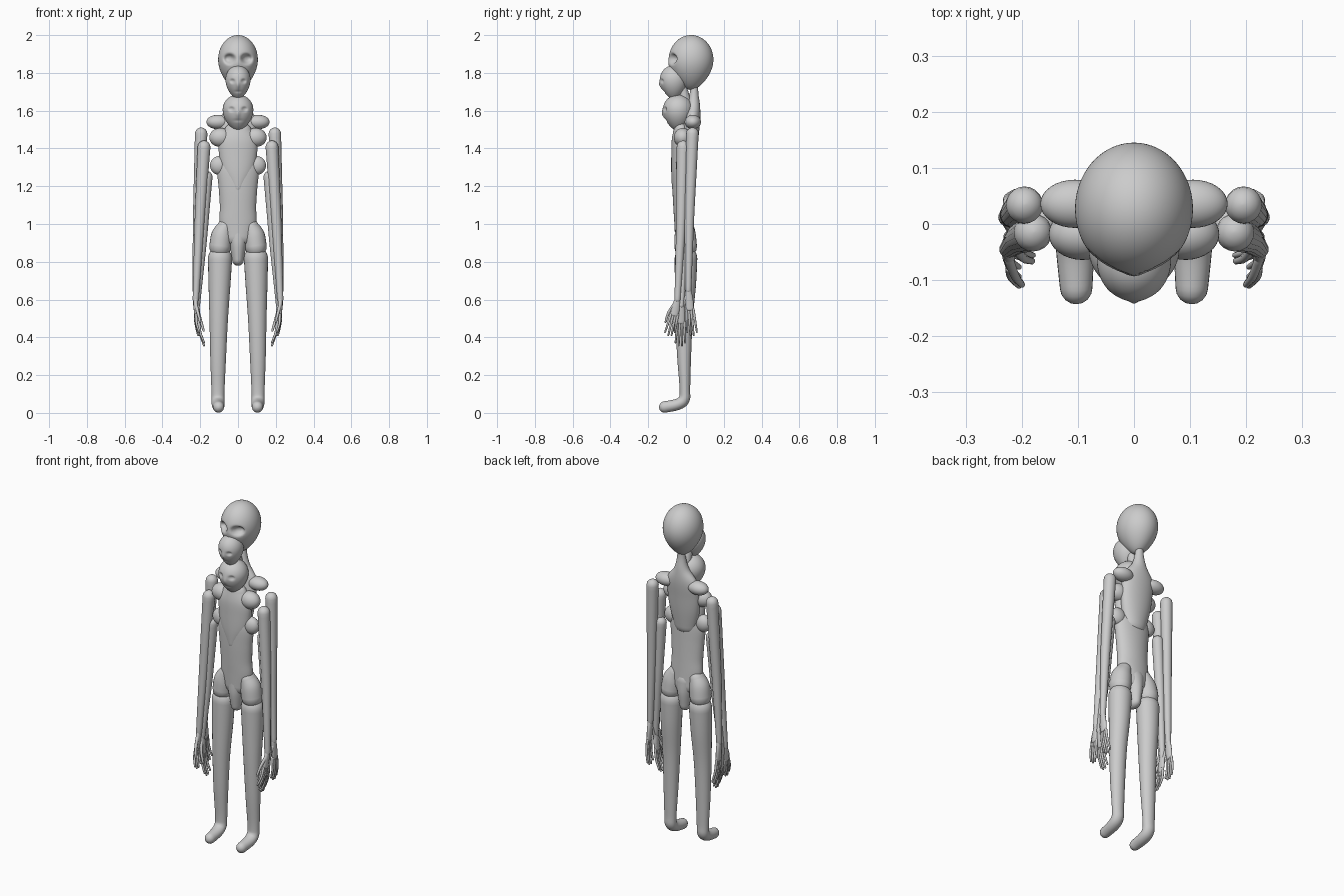
import bpy, bmesh
from math import sin, cos, pi, exp, hypot
from mathutils import Vector


def finish(bm, name):
    bmesh.ops.recalc_face_normals(bm, faces=bm.faces)
    for f in bm.faces:
        f.smooth = True
    me = bpy.data.meshes.new(name)
    bm.to_mesh(me)
    bm.free()
    ob = bpy.data.objects.new(name, me)
    bpy.context.collection.objects.link(ob)
    return ob


def spline(p, t):
    # Catmull-Rom sample over lists of equal-length tuples
    i = min(int(t), len(p) - 2)
    u = t - i
    a, b, c, d = p[max(i - 1, 0)], p[i], p[i + 1], p[min(i + 2, len(p) - 1)]
    return [0.5 * (2 * q + (r - o) * u + (2 * o - 5 * q + 4 * r - s) * u * u
                   + (3 * q - o - 3 * r + s) * u ** 3) for o, q, r, s in zip(a, b, c, d)]


def tube(name, pts, segs=20, sub=6):
    # rounded tube through (x, y, z, rx[, ry]) stations
    pts = [p if len(p) == 5 else p + (p[3],) for p in pts]
    n = (len(pts) - 1) * sub
    st = [spline(pts, k / sub) for k in range(n + 1)]
    pos = [Vector(s[:3]) for s in st]
    tan = [(pos[min(k + 1, n)] - pos[max(k - 1, 0)]).normalized() for k in range(n + 1)]
    rings = [(pos[k], tan[k], st[k][3], st[k][4]) for k in range(n + 1)]

    def cap(k, sign):
        r = min(st[k][3:])
        return [(pos[k] + tan[k] * sign * r * sin(a), tan[k], st[k][3] * cos(a), st[k][4] * cos(a))
                for a in (pi / 8, pi / 4, pi * 3 / 8, pi * 0.48)]
    rings = cap(0, -1)[::-1] + rings + cap(n, 1)
    bm = bmesh.new()
    prev = None
    for c, t, rx, ry in rings:
        side = (Vector((1, 0, 0)) - t * t.x).normalized()
        other = t.cross(side)
        cur = [bm.verts.new(c + side * rx * cos(2 * pi * j / segs) + other * ry * sin(2 * pi * j / segs))
               for j in range(segs)]
        if prev:
            for j in range(segs):
                q = (j + 1) % segs
                bm.faces.new((prev[j], prev[q], cur[q], cur[j]))
        else:
            bm.faces.new(cur[::-1])
        prev = cur
    bm.faces.new(prev)
    return finish(bm, name)


def ball(name, c, r):
    bm = bmesh.new()
    bmesh.ops.create_uvsphere(bm, u_segments=32, v_segments=20, radius=1)
    for v in bm.verts:
        v.co = Vector([c[i] + v.co[i] * r[i] for i in range(3)])
    return finish(bm, name)


def head(name, cy, cz, rx, ry, up, down, eye, depth, nose):
    # egg-shaped head with pressed-in eye sockets, nose and mouth
    bm = bmesh.new()
    bmesh.ops.create_uvsphere(bm, u_segments=80, v_segments=56, radius=1)
    ex, ez, er = eye
    for v in bm.verts:
        x, y, z = v.co
        taper = 1 if z > 0 else 1 - 0.28 * z * z
        p = Vector((x * rx * taper, cy + y * ry * taper, cz + z * (up if z > 0 else down)))
        if y < 0:
            d = hypot(abs(p.x) - ex, (p.z - ez) * 1.15) / er
            p.y += depth * exp(-d ** 4)
            nd = hypot(p.x / (rx * 0.13), (p.z - ez + up * 0.3) / (up * 0.28))
            p.y -= nose * exp(-nd ** 2)
            md = hypot(p.x / (rx * 0.28), (p.z - ez + up * 0.75) / (up * 0.07))
            p.y += nose * 0.5 * exp(-md ** 2)
        v.co = p
    return finish(bm, name)


# three stacked heads
head("upper_head", 0.027, 1.87, 0.105, 0.118, 0.13, 0.16, (0.045, 1.875, 0.027), 0.035, 0.004)
head("middle_head", -0.065, 1.765, 0.066, 0.073, 0.075, 0.105, (0.03, 1.757, 0.012), 0.009, 0.008)
head("lower_head", -0.042, 1.605, 0.081, 0.08, 0.08, 0.113, (0.035, 1.608, 0.014), 0.009, 0.008)

# rear torso with neck
tube("rear_torso", [(0, 0.045, 1.78, 0.02, 0.02), (0, 0.043, 1.70, 0.024, 0.022),
                    (0, 0.04, 1.63, 0.044, 0.034), (0, 0.034, 1.56, 0.095, 0.042),
                    (0, 0.022, 1.47, 0.1, 0.045), (0, 0.012, 1.38, 0.092, 0.046),
                    (0, 0.0, 1.28, 0.07, 0.045)], 32)
# front torso and necks of the smaller heads
tube("front_torso", [(0, -0.025, 1.50, 0.07, 0.04), (0, -0.026, 1.44, 0.1, 0.05),
                     (0, -0.026, 1.36, 0.1, 0.052), (0, -0.026, 1.27, 0.085, 0.052),
                     (0, -0.026, 1.19, 0.04, 0.048)], 32)
tube("middle_neck", [(0, -0.02, 1.72, 0.026), (0, 0.0, 1.63, 0.03), (0, 0.005, 1.52, 0.05, 0.04)])
# lower torso
tube("lower_torso", [(0, -0.02, 1.37, 0.09, 0.045), (0, -0.02, 1.29, 0.11, 0.053),
                     (0, -0.018, 1.19, 0.102, 0.054), (0, -0.014, 1.09, 0.096, 0.053),
                     (0, -0.01, 1.01, 0.098, 0.052), (0, -0.006, 0.93, 0.08, 0.052)], 32)
tube("groin", [(0, -0.005, 0.96, 0.06, 0.054), (0, -0.004, 0.89, 0.045, 0.056),
               (0, -0.003, 0.81, 0.031, 0.045)], 24)

for s, side in ((-1, "left"), (1, "right")):
    # shoulders of each tier
    ball(side + "_upper_shoulder", (s * 0.105, 0.036, 1.54), (0.062, 0.043, 0.038))
    ball(side + "_middle_shoulder", (s * 0.092, -0.018, 1.458), (0.06, 0.046, 0.05))
    ball(side + "_lower_shoulder", (s * 0.098, -0.018, 1.31), (0.05, 0.036, 0.05))
    # hip block
    tube(side + "_hip", [(s * 0.068, -0.006, 0.985, 0.042, 0.046), (s * 0.085, -0.004, 0.94, 0.056, 0.056),
                         (s * 0.094, -0.002, 0.88, 0.058, 0.06)], 24)
    # leg running into the foot
    tube(side + "_leg", [(s * 0.095, 0, 0.82, 0.064, 0.06), (s * 0.098, -0.003, 0.68, 0.058, 0.056),
                         (s * 0.102, -0.01, 0.5, 0.049, 0.046), (s * 0.105, -0.01, 0.3, 0.042, 0.037),
                         (s * 0.106, -0.006, 0.13, 0.035, 0.028), (s * 0.106, -0.01, 0.072, 0.034, 0.03),
                         (s * 0.105, -0.045, 0.045, 0.034, 0.03), (s * 0.103, -0.114, 0.031, 0.029, 0.03)], 24)

    # three arms per side: shoulder, elbow, wrist, hand tip
    arms = {"upper": ((0.195, 0.034, 1.478, 0.033), (0.212, 0.018, 1.05, 0.026), (0.226, 0.012, 0.65, 0.016), (0.212, 0.032, 0.41)),
            "middle": ((0.18, -0.015, 1.408, 0.034), (0.204, -0.026, 1.0, 0.026), (0.224, -0.045, 0.6, 0.016), (0.205, -0.085, 0.41)),
            "lower": ((0.166, -0.003, 1.25, 0.031), (0.19, -0.01, 0.9, 0.024), (0.217, -0.025, 0.57, 0.016), (0.18, -0.03, 0.355))}
    for tier, (a, e, w, tip) in arms.items():
        m = lambda p: (s * p[0],) + tuple(p[1:])
        mid = tuple((p + q) / 2 for p, q in zip(a, e))
        fore = tuple((p + q) / 2 for p, q in zip(e, w))
        tube(f"{side}_{tier}_arm", [m(a), m(mid), m(e), m(fore), m(w)], 20)
        # palm then fingers fanned front to back
        W, T = Vector(m(w[:3])), Vector(m(tip))
        K = W.lerp(T, 0.42) + Vector((s * 0.006, 0, 0))
        tube(f"{side}_{tier}_palm", [(*W, 0.013, 0.016), (*W.lerp(K, 0.5), 0.012, 0.022),
                                     (*K, 0.01, 0.022)], 14, 4)
        for i in range(4):
            o = i - 1.5
            k = K + Vector((0, o * 0.012, 0))
            t = T + Vector((0, o * 0.017, 0.008 * o * o))
            b = k.lerp(t, 0.5) + Vector((s * 0.006, 0, 0))
            tube(f"{side}_{tier}_finger_{i + 1}", [(*k, 0.0075), (*b, 0.0065), (*t, 0.005)], 10, 4)
        k = W.lerp(K, 0.3) + Vector((0, -0.012, 0))
        t = W.lerp(T, 0.62) + Vector((-s * 0.012, -0.038, 0))
        b = k.lerp(t, 0.5) + Vector((0, -0.008, 0))
        tube(f"{side}_{tier}_thumb", [(*k, 0.009), (*b, 0.008), (*t, 0.006)], 10, 4)
